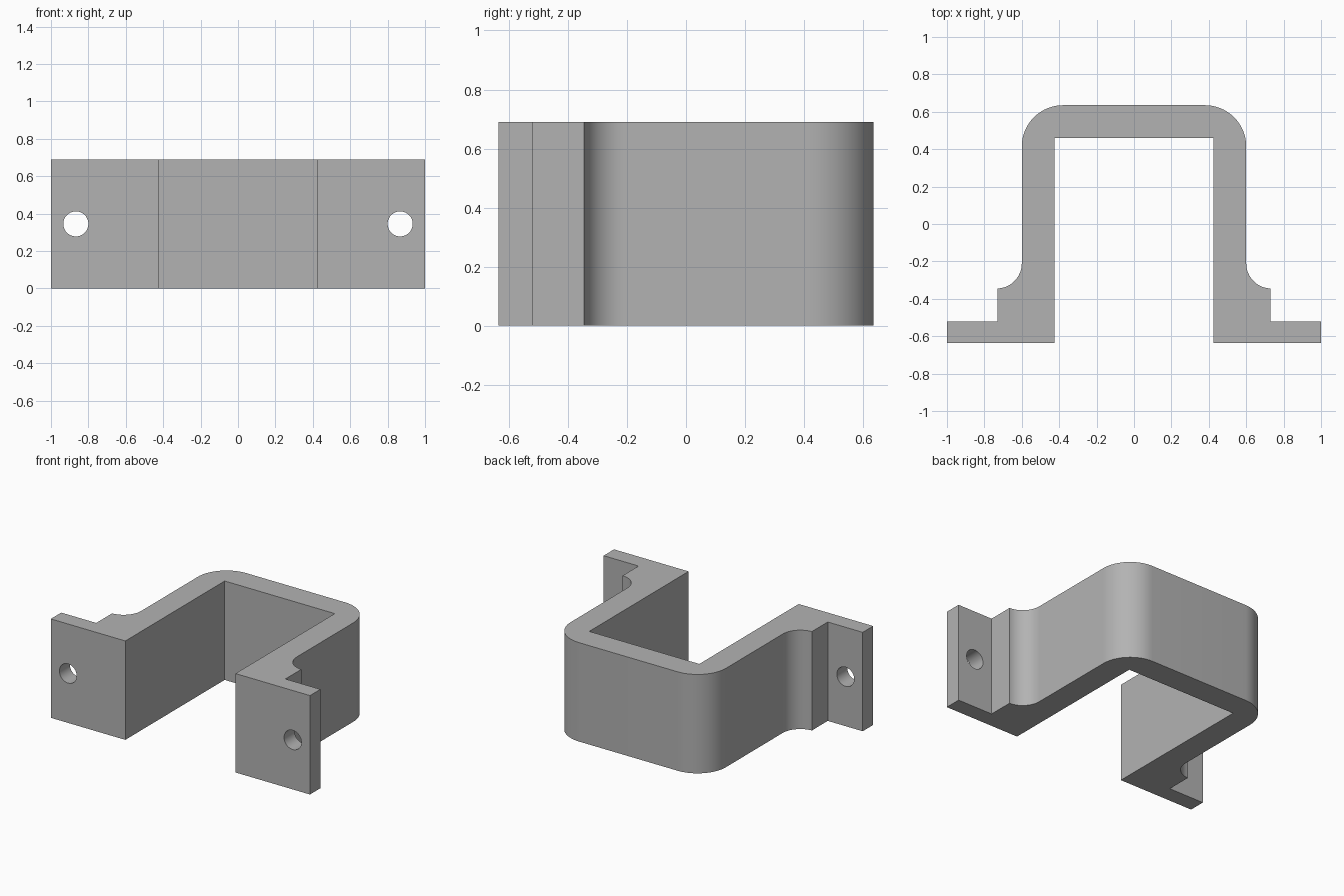
import bpy, bmesh
from math import pi, cos, sin
from mathutils import Vector

cube = bpy.data.objects.get("Cube")
if cube:
    bpy.data.objects.remove(cube, do_unlink=True)

HEIGHT = 0.69
INNER, OUTER, PAD = 0.425, 0.6, 0.73     # half widths
FRONT, BACK = -0.635, 0.635

grey = bpy.data.materials.new("plain grey")
grey.use_nodes = True
colour = (0.45, 0.45, 0.45, 1)
grey.diffuse_color = colour
grey.node_tree.nodes["Principled BSDF"].inputs["Base Color"].default_value = colour


def arc(cx, cy, r, start, end, steps=16):
    angles = [start + (end - start) * i / steps for i in range(steps + 1)]
    return [(cx + r * cos(a), cy + r * sin(a)) for a in angles]


# Half outline: inner wall, flange, stepped pad, concave fillet, rounded back corner
fillet, corner = 0.135, 0.22
half = [(INNER, 0.46), (INNER, FRONT), (1, FRONT), (1, -0.52), (PAD, -0.52)]
half += arc(OUTER + fillet, -0.21, fillet, 1.5 * pi, pi)
half[5] = (PAD, half[5][1])
half += arc(OUTER - corner, BACK - corner, corner, 0, pi / 2)
outline = half + [(-x, y) for x, y in reversed(half)]

# Extruded bracket body
bm = bmesh.new()
base = bm.faces.new([bm.verts.new((x, y, 0)) for x, y in outline])
top = bmesh.ops.extrude_face_region(bm, geom=[base])["geom"]
bmesh.ops.translate(bm, vec=Vector((0, 0, HEIGHT)),
                    verts=[v for v in top if isinstance(v, bmesh.types.BMVert)])
bmesh.ops.recalc_face_normals(bm, faces=bm.faces)
mesh = bpy.data.meshes.new("bracket")
bm.to_mesh(mesh)
bm.free()
bracket = bpy.data.objects.new("bracket", mesh)
bpy.context.collection.objects.link(bracket)
mesh.materials.append(grey)

# Screw holes through both flanges
for side in (-1, 1):
    bpy.ops.mesh.primitive_cylinder_add(
        vertices=48, radius=0.067, depth=0.4,
        location=(side * 0.867, -0.58, HEIGHT / 2), rotation=(pi / 2, 0, 0))
    cutter = bpy.context.object
    cutter.name = "hole_cutter"
    cutter.hide_render = True
    cutter.data.materials.append(grey)
    cut = bracket.modifiers.new("screw hole", 'BOOLEAN')
    cut.operation, cut.solver, cut.object = 'DIFFERENCE', 'EXACT', cutter
    bpy.ops.object.select_all(action='DESELECT')
    bracket.select_set(True)
    bpy.context.view_layer.objects.active = bracket
    bpy.ops.object.modifier_apply(modifier=cut.name)
    bpy.data.objects.remove(cutter, do_unlink=True)

bpy.ops.object.shade_smooth_by_angle(angle=pi / 6)
